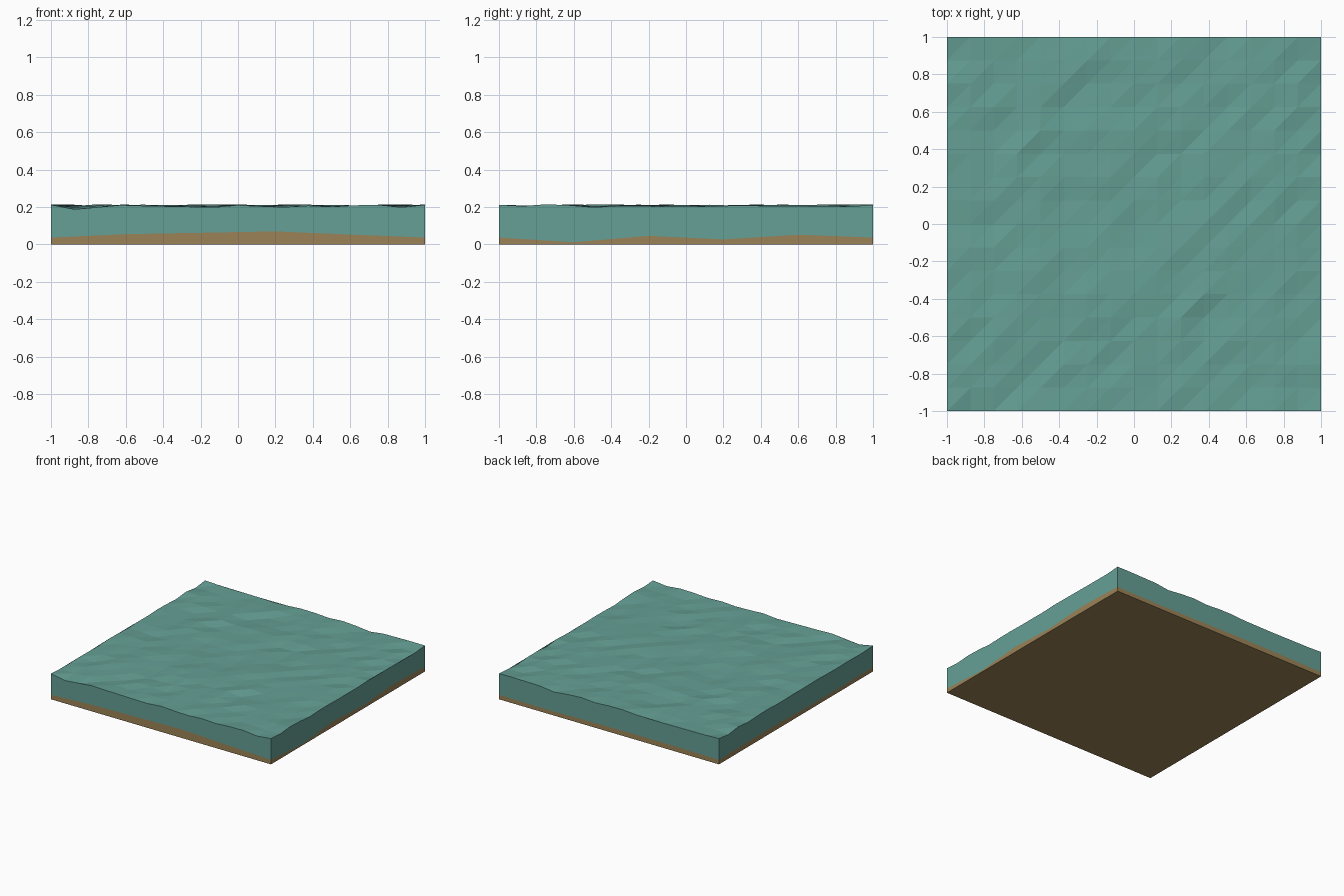
import bpy, bmesh, random

if "Cube" in bpy.data.objects:
    bpy.data.objects.remove(bpy.data.objects["Cube"])

random.seed(7)


def interp(vals, n):
    """Resample a coarse profile to n segments."""
    out = []
    for i in range(n + 1):
        t = i / n * (len(vals) - 1)
        k = min(int(t), len(vals) - 2)
        out.append(vals[k] + (vals[k + 1] - vals[k]) * (t - k))
    return out


def grid_layer(bm, heights):
    """Square sheet of verts from a height table indexed [ix][iy]."""
    n = len(heights) - 1
    return [[bm.verts.new((-1 + 2 * i / n, -1 + 2 * j / n, heights[i][j]))
             for j in range(n + 1)] for i in range(n + 1)]


def edges_of(v):
    """Four boundary rows, all listed in counter-clockwise order."""
    return [[c[0] for c in v], v[-1], [c[-1] for c in v][::-1], v[0][::-1]]


def slab(name, top, bottom, color):
    """Solid between two height tables, with vertical cut sides."""
    bm = bmesh.new()
    t, b = grid_layer(bm, top), grid_layer(bm, bottom)
    for v, up in ((t, True), (b, False)):
        for i in range(len(v) - 1):
            for j in range(len(v) - 1):
                p, q, r, s = v[i][j], v[i + 1][j], v[i + 1][j + 1], v[i][j + 1]
                for tri in ((p, q, r), (p, r, s)):
                    bm.faces.new(tri if up else tri[::-1])
    walls = [bm.faces.new(lo + hi[::-1])
             for lo, hi in zip(edges_of(b), edges_of(t))]
    bmesh.ops.triangulate(bm, faces=walls)
    me = bpy.data.meshes.new(name)
    bm.to_mesh(me)
    bm.free()
    mat = bpy.data.materials.new(name + "_colour")
    mat.diffuse_color = (*color, 1)
    mat.use_nodes = True
    mat.node_tree.nodes["Principled BSDF"].inputs["Base Color"].default_value = mat.diffuse_color
    me.materials.append(mat)
    ob = bpy.data.objects.new(name, me)
    bpy.context.collection.objects.link(ob)


# Sand bed: coarse 5 x 5 relief with the rim read off front and right side
N = 5
sand = [[random.uniform(0.02, 0.06) for _ in range(N + 1)] for _ in range(N + 1)]
front = [0.037, 0.055, 0.032, 0.07, 0.053, 0.037]
right = [0.037, 0.012, 0.046, 0.027, 0.052, 0.037]
for k in range(N + 1):
    sand[k][N] = interp([0.037, 0.045, 0.03, 0.037], N)[k]
    sand[0][k] = interp([0.037, 0.03, 0.045, 0.037], N)[k]
for k in range(N + 1):
    sand[k][0] = front[k]
    sand[N][k] = right[k]
slab("sand_bed", sand, [[0.0, 0.0], [0.0, 0.0]], (0.33, 0.225, 0.095))

# Water: finely rippled 16 x 16 surface resting on the sand
M = 16
water = [[random.triangular(0.192, 0.216, 0.207) for _ in range(M + 1)]
         for _ in range(M + 1)]
water[1][0] = 0.188
for i, j in ((0, 0), (M, 0), (0, M), (M, M)):
    water[i][j] = 0.212
slab("water", water, sand, (0.13, 0.35, 0.30))
